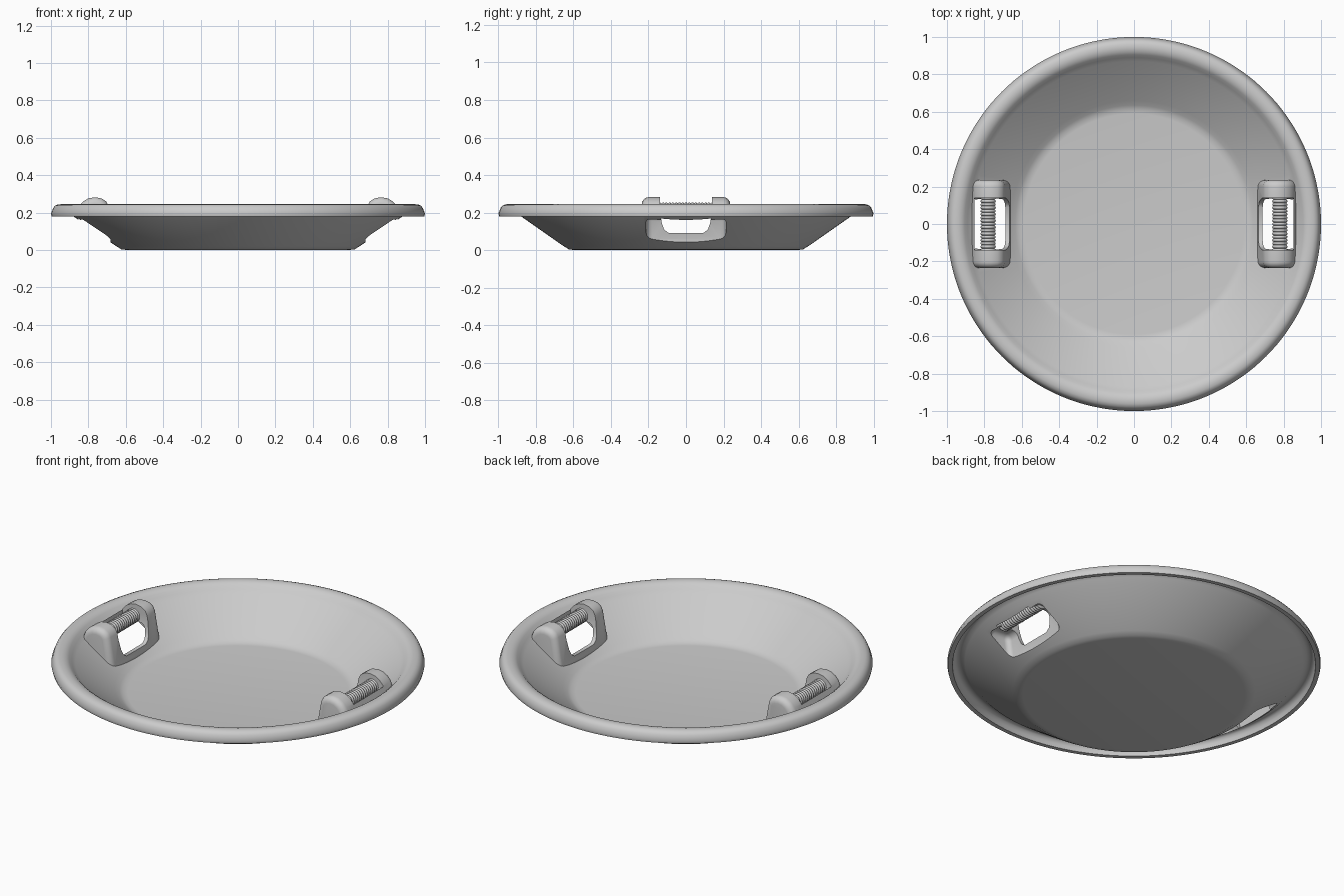
import bpy, bmesh, math

if "Cube" in bpy.data.objects:
    bpy.data.objects.remove(bpy.data.objects["Cube"])


def finish(bm, name):
    bmesh.ops.recalc_face_normals(bm, faces=bm.faces)
    me = bpy.data.meshes.new(name)
    bm.to_mesh(me)
    bm.free()
    ob = bpy.data.objects.new(name, me)
    bpy.context.collection.objects.link(ob)
    return ob


def lathe(name, prof, seg):
    """Revolve (radius, height) points around z; both ends lie on the axis."""
    bm = bmesh.new()
    rings = []
    for r, z in prof:
        if r == 0:
            rings.append([bm.verts.new((0, 0, z))] * seg)
        else:
            rings.append([bm.verts.new((r * math.cos(2 * math.pi * i / seg),
                                        r * math.sin(2 * math.pi * i / seg), z))
                          for i in range(seg)])
    for a, b in zip(rings, rings[1:]):
        for i in range(seg):
            j = (i + 1) % seg
            bm.faces.new(list(dict.fromkeys((a[i], a[j], b[j], b[i]))))
    return finish(bm, name)


def prism(name, start, end, bevel):
    """Loft between two matching outlines, with rounded edges."""
    bm = bmesh.new()
    a = [bm.verts.new(p) for p in start]
    b = [bm.verts.new(p) for p in end]
    bm.faces.new(a)
    bm.faces.new(b)
    for i in range(len(a)):
        j = (i + 1) % len(a)
        bm.faces.new((a[i], a[j], b[j], b[i]))
    ob = finish(bm, name)
    if bevel:
        m = ob.modifiers.new("round", 'BEVEL')
        m.width, m.segments = bevel, 5
        m.limit_method, m.angle_limit = 'ANGLE', math.radians(35)
    return ob


def boolean(target, tool, op):
    tool.hide_render = True
    m = target.modifiers.new(op, 'BOOLEAN')
    m.operation, m.object, m.solver = op, tool, 'EXACT'
    bpy.context.view_layer.objects.active = target
    bpy.ops.object.modifier_apply(modifier=m.name)
    bpy.data.objects.remove(tool)


def smooth(ob, angle):
    bpy.ops.object.select_all(action='DESELECT')
    ob.select_set(True)
    bpy.context.view_layer.objects.active = ob
    bpy.ops.object.shade_smooth_by_angle(angle=math.radians(angle))


# dish: solid body first, hollowed from below later
top = [(0, 0.02), (0.59, 0.02), (0.615, 0.023), (0.635, 0.033), (0.66, 0.05),
       (0.87, 0.196), (0.89, 0.214), (0.905, 0.23), (0.92, 0.24), (0.94, 0.245),
       (0.962, 0.244), (0.978, 0.237), (0.988, 0.225), (1.0, 0.195),
       (0.997, 0.185), (0.992, 0.15), (0.992, -0.1), (0, -0.1)]
under = [(0, 0), (0.595, 0), (0.625, 0.004), (0.65, 0.02), (0.68, 0.04),
         (0.88, 0.18), (0.905, 0.205), (0.925, 0.221), (0.945, 0.224),
         (0.96, 0.217), (0.968, 0.2), (0.972, 0.18), (1.1, 0.18),
         (1.1, -0.2), (0, -0.2)]
dish = lathe("dish", top, 144)

frame = [(0.66, 0), (0.66, 0.06), (0.692, 0.235), (0.705, 0.26), (0.73, 0.276), (0.765, 0.282),
         (0.80, 0.276), (0.83, 0.258), (0.85, 0.235), (0.868, 0.19), (0.868, 0)]
pocket = [(0.683, -0.1), (0.683, 0.06), (0.705, 0.185), (0.83, 0.185), (0.845, 0.15), (0.845, -0.1)]
window = [(0.14, 0.4), (0.138, 0.2), (0.128, 0.14), (0.115, 0.107), (0.09, 0.09)]
window = window + [(-y, z) for y, z in reversed(window)]

# raised handle frames on both sides
for s in (1, -1):
    boolean(dish, prism("frame", [(s * x, -0.235, z) for x, z in frame],
                        [(s * x, 0.235, z) for x, z in frame], 0.035), 'UNION')
boolean(dish, lathe("underside", under, 144), 'DIFFERENCE')

# hollow behind each frame and the hand opening
for s in (1, -1):
    boolean(dish, prism("pocket", [(s * x, -0.212, z) for x, z in pocket],
                        [(s * x, 0.212, z) for x, z in pocket], 0.03), 'DIFFERENCE')
    boolean(dish, prism("window", [(s * 0.55, y, z) for y, z in window],
                        [(s * 0.853, y, z) for y, z in window], 0), 'DIFFERENCE')
smooth(dish, 40)

# ribbed grips
n, half = 19, 0.165
grip_prof = [(0, -half)]
for i in range(n * 6 + 1):
    t = i / 6
    grip_prof.append((0.033 + 0.008 * abs(math.sin(math.pi * t)) ** 0.7,
                      -half + 2 * half * t / n))
grip_prof.append((0, half))
for s, side in ((1, "right"), (-1, "left")):
    grip = lathe(side + "_grip", grip_prof, 32)
    grip.rotation_euler = (math.pi / 2, 0, 0)
    grip.location = (s * 0.78, 0, 0.213)
    smooth(grip, 50)
